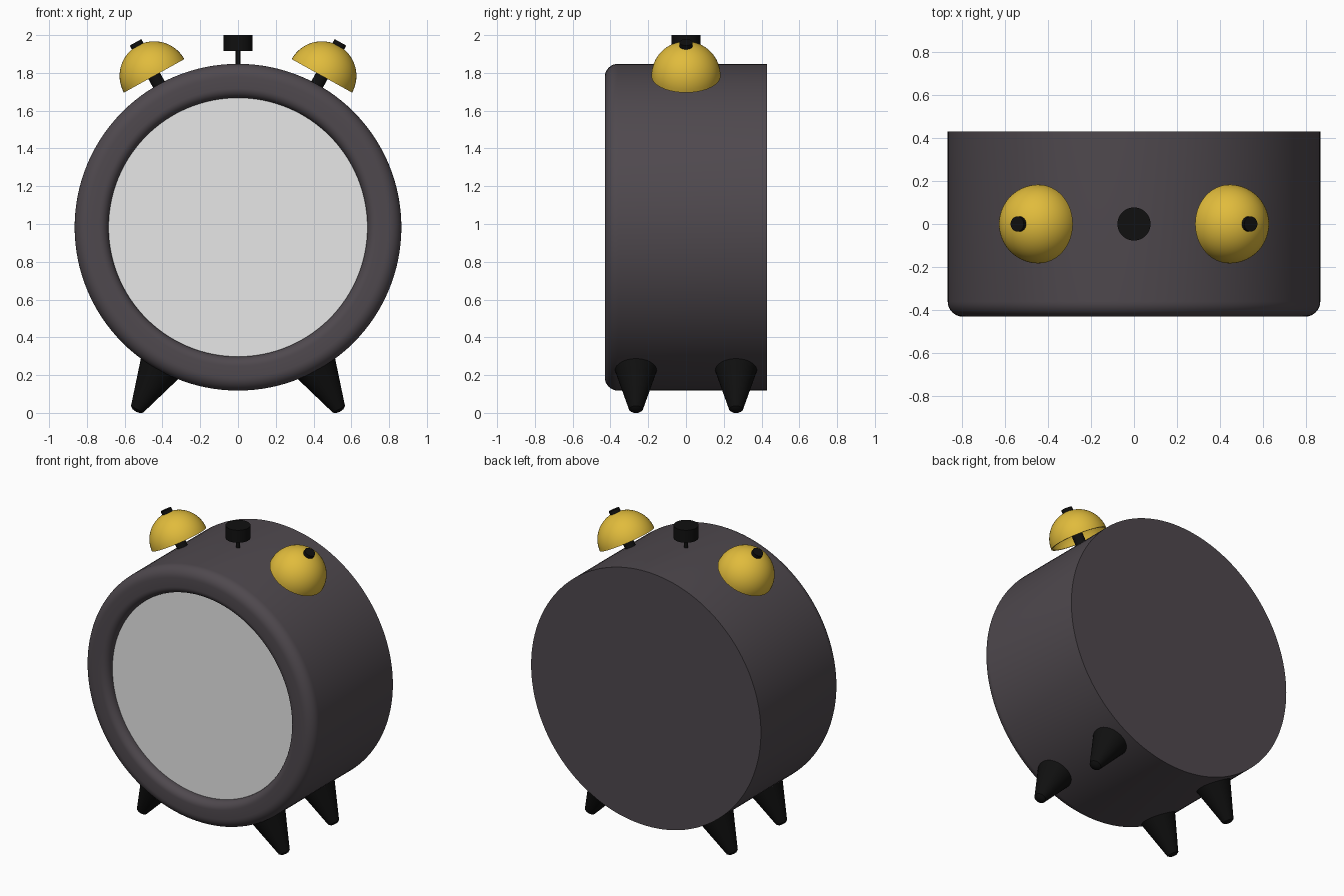
import bpy, bmesh, math
from mathutils import Matrix

if "Cube" in bpy.data.objects:
    bpy.data.objects.remove(bpy.data.objects["Cube"])

CZ = 0.983          # height of the case centre
R = 0.865           # case radius
TILT = math.radians(29)


def material(name, rgb):
    m = bpy.data.materials.new(name)
    m.diffuse_color = (*rgb, 1)
    m.use_nodes = True
    m.node_tree.nodes["Principled BSDF"].inputs["Base Color"].default_value = m.diffuse_color
    return m


CASE = material("charcoal", (0.078, 0.066, 0.076))
FACE = material("light grey", (0.8, 0.8, 0.8))
BRASS = material("yellow brass", (0.75, 0.5, 0.045))
BLACK = material("black", (0.005, 0.005, 0.005))


def arc(cr, ch, r, a0, a1, n=8):
    """Points (radius, height) on an arc, angles in degrees."""
    return [(cr + r * math.cos(math.radians(a0 + (a1 - a0) * i / n)),
             ch + r * math.sin(math.radians(a0 + (a1 - a0) * i / n)))
            for i in range(n + 1)]


def lathe(name, profile, mat, matrix, seg=48):
    """Spin a (radius, height) profile round local z, then place it."""
    bm = bmesh.new()
    vs = [bm.verts.new((max(r, 0), 0, h)) for r, h in profile]
    es = [bm.edges.new(p) for p in zip(vs, vs[1:])]
    bmesh.ops.spin(bm, geom=vs + es, cent=(0, 0, 0), axis=(0, 0, 1),
                   angle=2 * math.pi, steps=seg, use_merge=False)
    bmesh.ops.remove_doubles(bm, verts=bm.verts, dist=1e-5)
    bmesh.ops.recalc_face_normals(bm, faces=bm.faces)
    me = bpy.data.meshes.new(name)
    bm.to_mesh(me)
    bm.free()
    me.materials.append(mat)
    ob = bpy.data.objects.new(name, me)
    ob.matrix_world = matrix
    bpy.context.collection.objects.link(ob)
    bpy.ops.object.select_all(action='DESELECT')
    ob.select_set(True)
    bpy.context.view_layer.objects.active = ob
    bpy.ops.object.shade_smooth_by_angle(angle=math.radians(35))
    return ob


def rod(r, h0, h1):
    return [(0, h0), (r, h0), (r, h1), (0, h1)]


def radial(angle, y=0):
    """Local z points outwards from the case centre, angle from straight up."""
    return Matrix.Translation((0, y, CZ)) @ Matrix.Rotation(angle, 4, 'Y')


# Case: drum with rounded front rim and a shallow recess for the dial
front = Matrix.Translation((0, 0, CZ)) @ Matrix.Rotation(math.pi / 2, 4, 'X')
case = ([(0, -0.43), (R, -0.43)] + arc(R - 0.07, 0.36, 0.07, 0, 90)
        + arc(0.735, 0.38, 0.05, 90, 180) + [(0.685, 0.36), (0, 0.36)])
lathe("case", case, CASE, front, 128)

# Dial plate
lathe("dial", rod(0.685, 0.364, 0.372), FACE, front, 128)

# Bells with their posts
bell = arc(0, 0.916, 0.183, 0, 90, 16) + arc(0, 0.916, 0.173, 90, 0, 16) + [(0.183, 0.916)]
for side, s in (("left", -1), ("right", 1)):
    m = radial(s * TILT)
    lathe(side + "_bell", bell, BRASS, m)
    lathe(side + "_bell_post", rod(0.035, 0.84, 1.119), BLACK, m, 24)

    # Tapered feet, splayed outwards
    foot = [(0, 0.85), (0.115, 0.85), (0.043, 1.082), (0.037, 1.102),
            (0.022, 1.113), (0, 1.116)]
    for end, y in (("front", -0.265), ("back", 0.265)):
        lathe(f"{end}_{side}_foot", foot, BLACK, radial(math.pi - s * TILT, y), 32)

# Top button and stem
lathe("button_stem", rod(0.012, 0.84, 0.95), BLACK, radial(0), 16)
lathe("button", rod(0.077, 0.932, 2.0 - CZ), BLACK, radial(0), 40)
